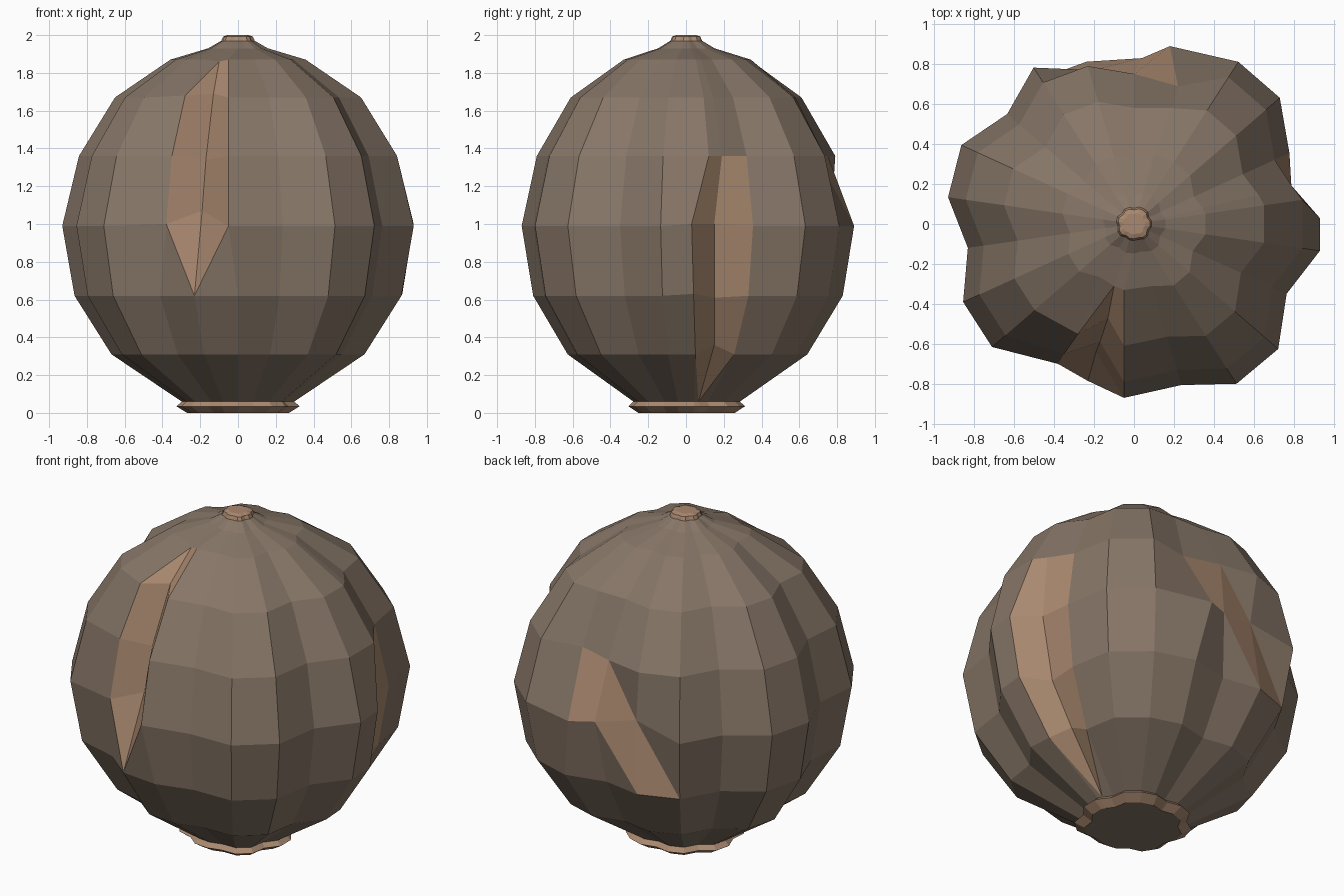
import bpy
from math import radians, cos, sin

if "Cube" in bpy.data.objects:
    bpy.data.objects.remove(bpy.data.objects["Cube"])

# Ribbed outline: 22 columns (two ridges, one groove) plus one extra for the right chip
radii = [.94, .94, .855, .965, .965, .93, .83, .91, .93, .84, .95, .94,
         .84, .94, .94, .82, .88, .87, .84, .95, .955, .84]
columns = [(-8.2 + i * 360 / 22, r) for i, r in enumerate(radii)]
columns.insert(2, (13, .915))
N = len(columns)


def material(name, rgb):
    m = bpy.data.materials.new(name)
    m.diffuse_color = (*rgb, 1)
    m.use_nodes = True
    m.node_tree.nodes["Principled BSDF"].inputs["Base Color"].default_value = m.diffuse_color
    return m


brown = material("brown_shell", (.24, .18, .135))
tan = material("tan_inside", (.40, .25, .16))


def ribbed(name, rings, moved={}, tan_cells=(), split={}, cap=None, main=0, cap_mat=0):
    """Stack of ribbed rings (z, scale); cells can be tan or split along a diagonal."""
    verts, faces, mats = [], [], []
    for k, (z, f) in enumerate(rings):
        for c, (ang, r) in enumerate(columns):
            a = radians(ang)
            verts.append(moved.get((c, k), (r * f * cos(a), r * f * sin(a), z)))
    for k in range(len(rings) - 1):
        for c in range(N):
            n = (c + 1) % N
            q = [k * N + c, k * N + n, (k + 1) * N + n, (k + 1) * N + c]
            if (c, k) in split:
                diag, m1, m2 = split[(c, k)]
                A, B, C, D = q
                faces += [(A, B, C), (A, C, D)] if diag == "ac" else [(A, B, D), (B, C, D)]
                mats += [m1, m2]
            else:
                faces.append(q)
                mats.append(1 if (c, k) in tan_cells else main)
    if cap == "bottom":
        faces.append(list(range(N))[::-1])
        mats.append(cap_mat)
    elif cap == "top":
        faces.append([(len(rings) - 1) * N + c for c in range(N)])
        mats.append(cap_mat)
    me = bpy.data.meshes.new(name)
    me.from_pydata(verts, [], faces)
    me.materials.append(brown)
    me.materials.append(tan)
    me.polygons.foreach_set("material_index", mats)
    me.update()
    ob = bpy.data.objects.new(name, me)
    bpy.context.collection.objects.link(ob)
    return ob


# Chips: (column, ring) points pushed away from the regular shell
chips = {
    # right chip
    (1, 1): (.66, .05, .31), (1, 2): (.87, .04, .63), (1, 3): (.93, .03, 1.0),
    (2, 1): (.58, .15, .36), (2, 2): (.72, .15, .61), (2, 3): (.79, .15, 1.0),
    (2, 4): (.79, .19, 1.36),
    # back chip
    (6, 3): (.18, .89, .99), (6, 4): (.22, .69, 1.36), (6, 5): (.19, .58, 1.67),
    (7, 3): (.04, .83, 1.0), (8, 3): (-.20, .77, 1.05),
    # front chip
    (16, 3): (-.38, -.70, 1.0), (16, 4): (-.35, -.65, 1.36), (16, 5): (-.28, -.55, 1.68),
    (17, 3): (-.19, -.64, 1.07), (17, 4): (-.17, -.59, 1.34), (17, 5): (-.13, -.47, 1.69),
    (17, 6): (-.10, -.31, 1.86),
    (18, 3): (-.05, -.87, .99), (18, 4): (-.05, -.79, 1.36), (18, 5): (-.05, -.61, 1.67),
    (18, 6): (-.05, -.33, 1.87),
}
tan_cells = {(c, k) for c in (1, 2) for k in (1, 2, 3)}
tan_cells |= {(16, 3), (16, 4), (17, 3), (17, 4), (17, 5), (6, 3)}
split = {
    (1, 0): ("bd", 0, 1), (2, 0): ("ac", 0, 1),
    (16, 2): ("bd", 0, 1), (17, 2): ("ac", 0, 1), (16, 5): ("ac", 1, 0),
    (7, 3): ("bd", 1, 0), (7, 2): ("bd", 0, 1), (8, 2): ("bd", 1, 0),
}

# Main shell
ribbed("shell", [(.06, .32), (.31, .72), (.62, .93), (.99, 1), (1.36, .905), (1.67, .70),
                 (1.87, .385), (1.93, .17), (1.97, .095)], chips, tan_cells, split)
# Foot ring with a brown underside
ribbed("foot_ring", [(0, .29), (.035, .35), (.06, .32)], cap="bottom", main=1, cap_mat=0)
# Small tip on top
ribbed("tip", [(1.97, .095), (1.992, .085), (2.0, .06)], cap="top", main=1, cap_mat=1)
